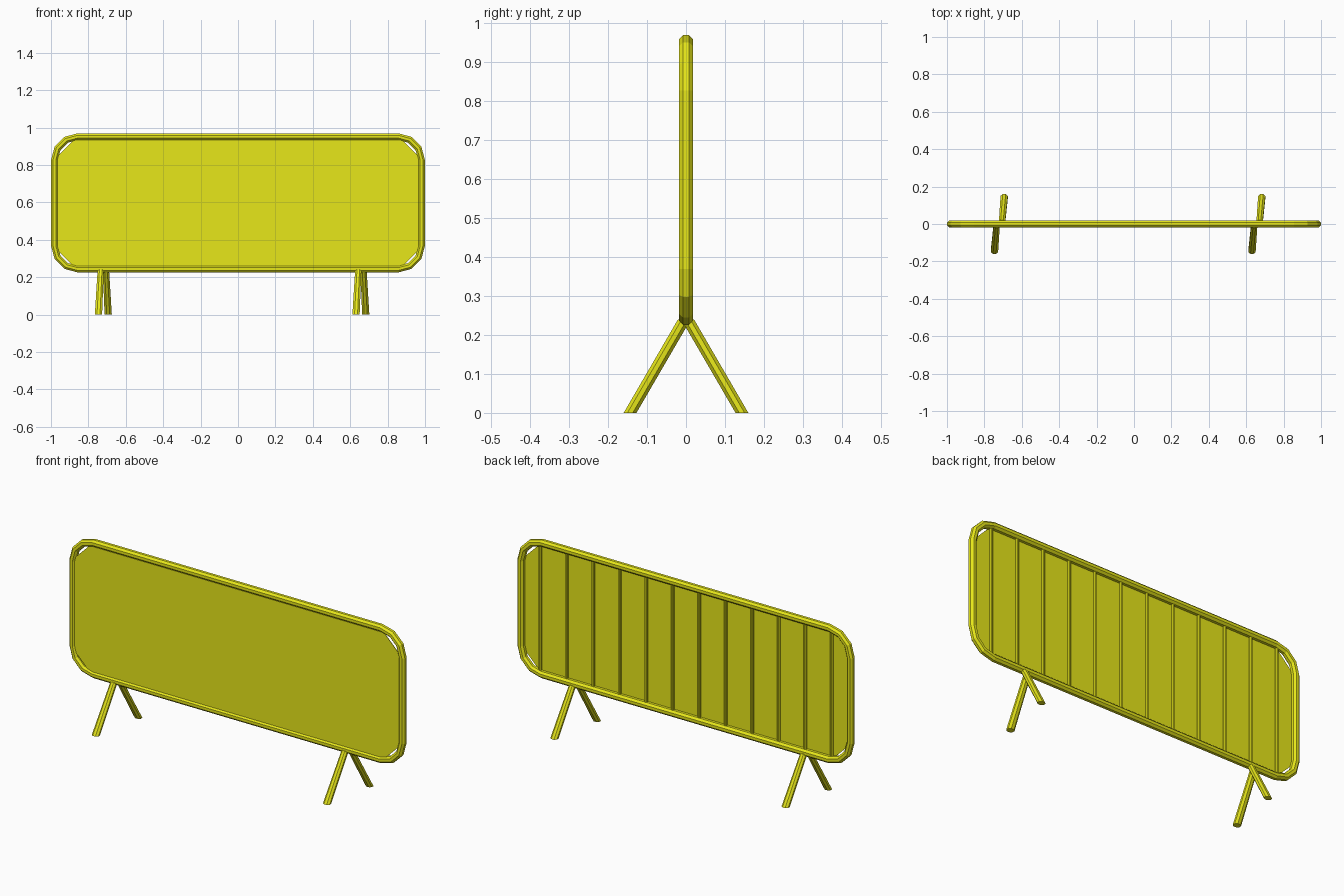
import bpy, bmesh
from math import sin, cos, pi
from mathutils import Vector

if "Cube" in bpy.data.objects:
    bpy.data.objects.remove(bpy.data.objects["Cube"])

yellow = bpy.data.materials.new("yellow_paint")
yellow.diffuse_color = (0.8, 0.8, 0.01, 1)
yellow.use_nodes = True
yellow.node_tree.nodes["Principled BSDF"].inputs["Base Color"].default_value = yellow.diffuse_color


def make(name, bm):
    bmesh.ops.recalc_face_normals(bm, faces=bm.faces)
    me = bpy.data.meshes.new(name)
    bm.to_mesh(me)
    bm.free()
    me.materials.append(yellow)
    ob = bpy.data.objects.new(name, me)
    bpy.context.collection.objects.link(ob)
    return ob


def loft(name, rings, closed=False):
    """Skin a list of vertex rings; closed joins last to first, else ends are capped."""
    bm = bmesh.new()
    vs = [[bm.verts.new(p) for p in r] for r in rings]
    n = len(vs[0])
    for i in range(len(vs) - (0 if closed else 1)):
        a, b = vs[i], vs[(i + 1) % len(vs)]
        for j in range(n):
            k = (j + 1) % n
            bm.faces.new((a[j], a[k], b[k], b[j]))
    if not closed:
        bm.faces.new(vs[0])
        bm.faces.new(vs[-1])
    return make(name, bm)


def level_ring(x, y, z, rx, ry, n=8):
    return [(x + rx * cos(2 * pi * (i + .5) / n), y + ry * sin(2 * pi * (i + .5) / n), z)
            for i in range(n)]


# Rounded rectangular frame: octagonal tube swept around four 3-segment corners
W, Z0, Z1, R, TUBE = 0.9815, 0.2435, 0.9515, 0.125, 0.0195
rings = []
corners = [(W - R, Z1 - R, 0), (-W + R, Z1 - R, 90), (-W + R, Z0 + R, 180), (W - R, Z0 + R, 270)]
for cx, cz, start in corners:
    for s in range(4):
        a = (start + s * 30) * pi / 180
        out = Vector((cos(a), 0, sin(a)))
        centre = Vector((cx, 0, cz)) + out * R
        rings.append([centre + out * TUBE * cos(t) + Vector((0, TUBE * sin(t), 0))
                      for t in [(k + .5) * pi / 4 for k in range(8)]])
loft("frame", rings, closed=True)

# Thin sign panel with clipped corners, in front of the bars
PX, PB, PT, C = 0.967, 0.255, 0.934, 0.09
outline = [(PX, PB + C), (PX, PT - C), (PX - C, PT), (-PX + C, PT),
           (-PX, PT - C), (-PX, PB + C), (-PX + C, PB), (PX - C, PB)]
loft("panel", [[(x, y, z) for x, z in outline] for y in (-0.010, -0.007)])

# Vertical bars behind the panel
for i in range(12):
    x = (i - 5.5) * 0.158
    loft(f"bar_{i + 1}", [level_ring(x, 0, z, 0.0085, 0.0085) for z in (Z0, Z1)])

# Two pairs of splayed legs, cut level at the ground
for side, x in (("left", -0.72), ("right", 0.657)):
    for name, s in (("front", -1), ("back", 1)):
        loft(f"{side}_{name}_leg", [level_ring(x + s * 0.026, s * 0.1435, 0, 0.021, 0.0178),
                                    level_ring(x + s * 0.014, s * 0.004, 0.24, 0.018, 0.0178)])
